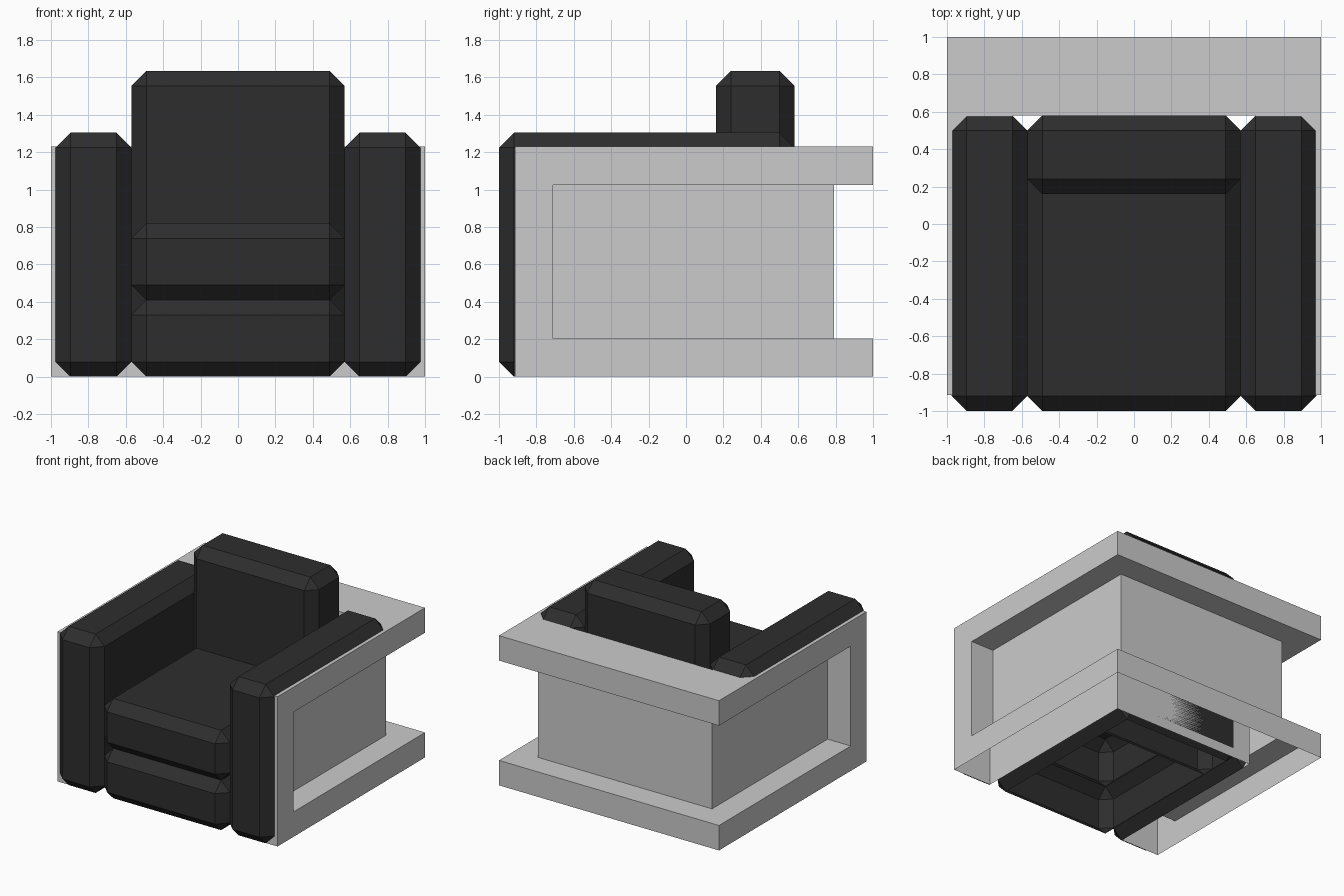
import bpy
import bmesh
from mathutils import Vector

if "Cube" in bpy.data.objects:
    bpy.data.objects.remove(bpy.data.objects["Cube"], do_unlink=True)


def material(name, value):
    mat = bpy.data.materials.new(name)
    mat.use_nodes = True
    color = (value, value, value, 1)
    mat.diffuse_color = color
    mat.node_tree.nodes["Principled BSDF"].inputs["Base Color"].default_value = color
    return mat


FRAME_GREY = material("light grey frame", 0.6)
LEATHER = material("black leather", 0.027)
CHAMFER = 0.08
FRONT, CAVITY_BACK, CAVITY_X, TOP = -0.915, 0.58, 0.65, 1.23


def add_object(name, bm, mat):
    mesh = bpy.data.meshes.new(name)
    bm.to_mesh(mesh)
    bm.free()
    mesh.materials.append(mat)
    obj = bpy.data.objects.new(name, mesh)
    bpy.context.collection.objects.link(obj)
    return obj


def cushion(name, low, high, hidden):
    """Chamfered box; faces for which hidden(centre, normal) holds are left out."""
    low, high = Vector(low), Vector(high)
    bm = bmesh.new()
    bmesh.ops.create_cube(bm, size=1)
    for v in bm.verts:
        v.co = (low + high) / 2 + v.co * (high - low)
    bmesh.ops.bevel(bm, geom=bm.edges[:], offset=CHAMFER, segments=1,
                    affect='EDGES', profile=0.5)
    bm.normal_update()
    gone = [f for f in bm.faces if hidden(f.calc_center_median(), f.normal)]
    bmesh.ops.delete(bm, geom=gone, context='FACES')
    return add_object(name, bm, LEATHER)


def outline(x, y):
    """U-shaped plan of the frame, with its side panels at x and back panel at y."""
    half = [(CAVITY_X, FRONT), (1, FRONT), (1, -0.71), (x, -0.71), (x, y)]
    mirrored = [(-px, py) for px, py in reversed(half)]
    return half + mirrored + [(-CAVITY_X, CAVITY_BACK), (CAVITY_X, CAVITY_BACK)]


# Frame: a U-shaped shell, open underneath, with recessed side and back panels
outer, inset = outline(1, 1), outline(0.79, 0.79)
levels = [(outer, 0), (outer, 0.205), (inset, 0.205),
          (inset, 1.025), (outer, 1.025), (outer, TOP)]
bm = bmesh.new()
rings = [[bm.verts.new((x, y, z)) for x, y in plan] for plan, z in levels]
for lower, upper in zip(rings, rings[1:]):
    for i in range(len(lower)):
        j = (i + 1) % len(lower)
        bm.faces.new((lower[i], lower[j], upper[j], upper[i]))
bm.faces.new(rings[-1])
bmesh.ops.remove_doubles(bm, verts=bm.verts[:], dist=0.001)
bmesh.ops.dissolve_degenerate(bm, edges=bm.edges[:], dist=0.001)
add_object("frame", bm, FRAME_GREY)


# Arm cushions: only the parts outside the frame shell
def inside_frame(c, n):
    return abs(c.x) > CAVITY_X + 0.001 and c.y > FRONT and c.z < TOP


for side, x0, x1 in (("left", 0.57, 0.975), ("right", -0.975, -0.57)):
    cushion(side + "_arm_cushion", (x0, -1, 0), (x1, CAVITY_BACK, 1.305), inside_frame)

# Seat: two stacked cushions, without the faces that touch their neighbours
cushion("base_cushion", (-0.57, -1, 0), (0.57, CAVITY_BACK, 0.41),
        lambda c, n: abs(n.z) > 0.9 or abs(n.x) > 0.9)
cushion("seat_cushion", (-0.57, -1, 0.41), (0.57, CAVITY_BACK, 0.82),
        lambda c, n: n.z < -0.9 or abs(n.x) > 0.9)

# Backrest, open underneath
cushion("backrest", (-0.57, 0.16, 0), (0.57, CAVITY_BACK, 1.635),
        lambda c, n: n.z < -0.9)
